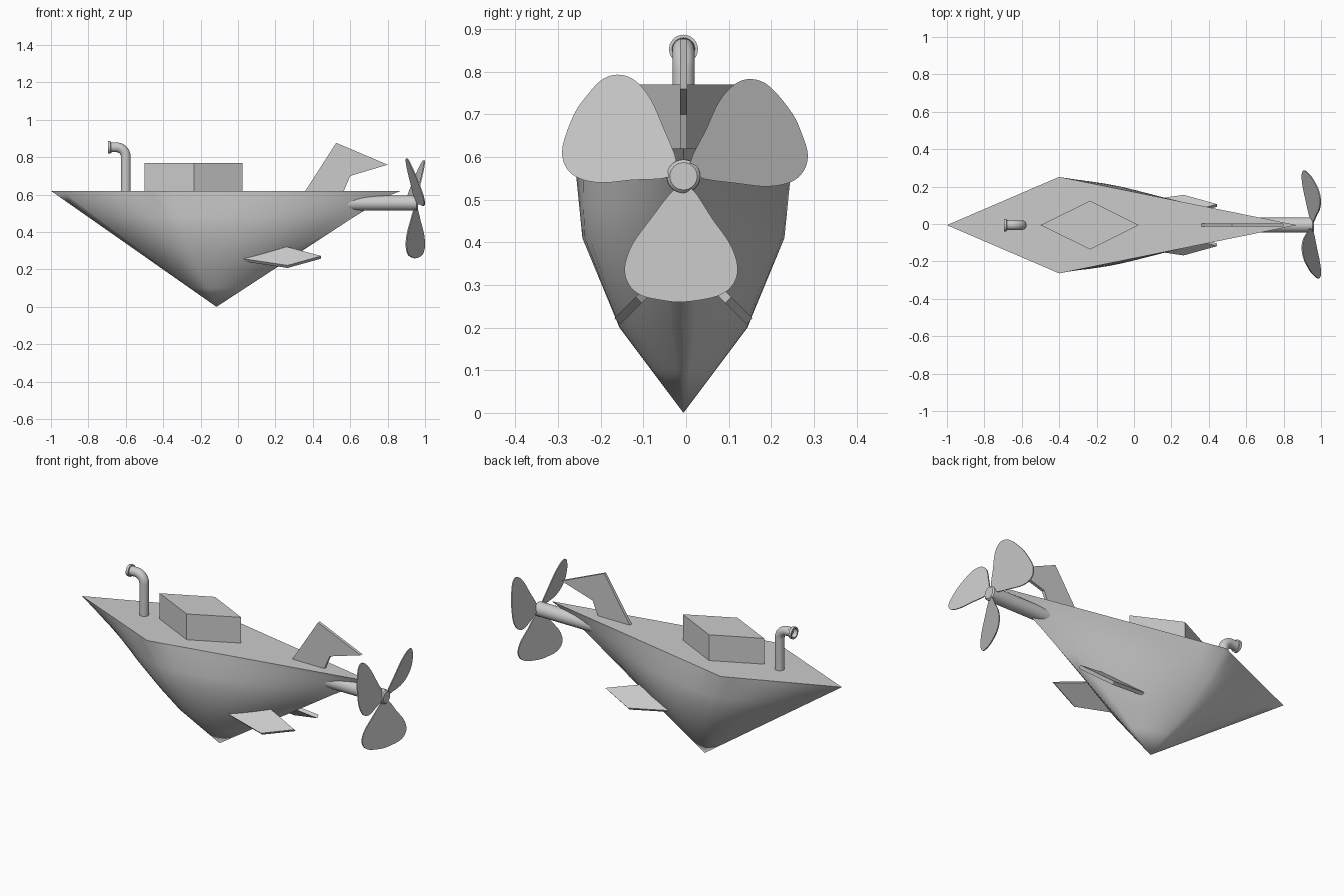
import bpy, bmesh
from math import sin, cos, pi, radians
from mathutils import Vector

if "Cube" in bpy.data.objects:
    bpy.data.objects.remove(bpy.data.objects["Cube"])

Y0 = -0.006      # centreline of the boat
DECK = 0.62


def make(name, verts, faces, smooth=None):
    me = bpy.data.meshes.new(name)
    me.from_pydata([tuple(v) for v in verts], [], faces)
    bm = bmesh.new()
    bm.from_mesh(me)
    bmesh.ops.recalc_face_normals(bm, faces=bm.faces)
    bm.to_mesh(me)
    bm.free()
    ob = bpy.data.objects.new(name, me)
    bpy.context.collection.objects.link(ob)
    if smooth:
        bpy.ops.object.select_all(action='DESELECT')
        bpy.context.view_layer.objects.active = ob
        ob.select_set(True)
        bpy.ops.object.shade_smooth_by_angle(angle=radians(smooth))
    return ob


def slab(name, pts, offset, smooth=None):
    """Closed outline thickened by +-offset/2."""
    n, o = len(pts), Vector(offset) / 2
    verts = [Vector(p) - o for p in pts] + [Vector(p) + o for p in pts]
    faces = [list(range(n)), list(range(n, 2 * n))]
    faces += [(i, (i + 1) % n, (i + 1) % n + n, i + n) for i in range(n)]
    return make(name, verts, faces, smooth)


def lathe_x(name, profile, z, n=32):
    """Revolve (x, radius) points about a lengthwise axis at height z."""
    verts = [(x, Y0 + r * cos(2 * pi * k / n), z + r * sin(2 * pi * k / n))
             for x, r in profile for k in range(n)]
    faces = [(j * n + k, j * n + (k + 1) % n, (j + 1) * n + (k + 1) % n, (j + 1) * n + k)
             for j in range(len(profile) - 1) for k in range(n)]
    faces += [list(range(n)), list(range(len(verts) - n, len(verts)))]
    return make(name, verts, faces, 40)


def lerp_table(table, z):
    for (z0, a), (z1, b) in zip(table, table[1:]):
        if z <= z1:
            return a + (b - a) * (z - z0) / (z1 - z0)
    return table[-1][1]


# Hull: stacked waterlines, rounded low down and diamond-shaped at the deck
WIDTH = [(0, 0), (0.2, 0.15), (0.41, 0.237), (DECK, 0.258)]
STERN = [(0, -0.115), (0.51, 0.665), (0.6, 0.82), (DECK, 0.87)]
N = 10


def waterline(z):
    f = z / DECK
    w, stern = lerp_table(WIDTH, z), lerp_table(STERN, z)
    bow, mid = -0.115 - 0.885 * f, -0.115 - 0.285 * f
    q = 2 - max(0, (z - 0.28) / (DECK - 0.28))
    half = [(stern + (mid - stern) * i / N, w * (1 - (1 - i / N) ** q)) for i in range(N)]
    half += [(mid + (bow - mid) * i / N, w * (1 - (i / N) ** q)) for i in range(N + 1)]
    ring = half + [(x, -y) for x, y in half[-2:0:-1]]
    return [(x, Y0 + y, z) for x, y in ring]


levels = [0.1, 0.2, 0.3, 0.41, 0.48, 0.55, 0.6, DECK]
M = 4 * N
verts = [(-0.115, Y0, 0)] + [p for z in levels for p in waterline(z)]
faces = [(0, 1 + k, 1 + (k + 1) % M) for k in range(M)]
for j in range(len(levels) - 1):
    a, b = 1 + j * M, 1 + (j + 1) * M
    faces += [(a + k, a + (k + 1) % M, b + (k + 1) % M, b + k) for k in range(M)]
make("hull", verts, faces, 90)

# Deck and diamond cabin
make("deck", [(-1, Y0, DECK), (-0.4, Y0 - 0.258, DECK), (0.87, Y0, DECK),
              (-0.4, Y0 + 0.258, DECK)], [(0, 1, 2, 3)])
slab("cabin", [(-0.5, Y0, 0.69), (-0.235, Y0 - 0.13, 0.69), (0.025, Y0, 0.69),
               (-0.235, Y0 + 0.13, 0.69)], (0, 0, 0.16))

# Tail fin and drooping side fins
slab("tail_fin", [(0.35, Y0, 0.605), (0.36, Y0, DECK), (0.525, Y0, 0.877), (0.80, Y0, 0.76),
                  (0.60, Y0, 0.70), (0.56, Y0, 0.605)], (0, 0.017, 0))
for side, s in (("left", -1), ("right", 1)):
    fin = [(0.03, 0.12, 0.25), (0.02, 0.09, 0.28), (0.21, 0.04, 0.33),
           (0.24, 0.05, 0.32), (0.445, 0.105, 0.265), (0.265, 0.155, 0.215)]
    slab(side + "_fin", [(x, Y0 + s * y, z) for x, y, z in fin], (0, s * 0.014, 0.014))

# Snorkel: bent tube with an open collar
path = [(-0.6, 0.6)]
path += [(-0.65 + 0.05 * cos(a), 0.803 + 0.05 * sin(a)) for a in [pi / 2 * i / 10 for i in range(11)]]
path += [(-0.668, 0.853)]
nv = 24
tverts, tfaces = [], []
for i, (x, z) in enumerate(path):
    x0, z0 = path[max(i - 1, 0)]
    x1, z1 = path[min(i + 1, len(path) - 1)]
    d = Vector((x1 - x0, 0, z1 - z0)).normalized()
    u = Vector((d.z, 0, -d.x))
    for k in range(nv):
        t = 2 * pi * k / nv
        tverts.append(Vector((x, Y0, z)) + 0.026 * (u * cos(t) + Vector((0, sin(t), 0))))
for i in range(len(path) - 1):
    tfaces += [(i * nv + k, i * nv + (k + 1) % nv, (i + 1) * nv + (k + 1) % nv, (i + 1) * nv + k)
               for k in range(nv)]
tfaces += [list(range(nv)), list(range(len(tverts) - nv, len(tverts)))]
make("snorkel_tube", tverts, tfaces, 40)
lathe_x("snorkel_collar", [(-0.665, 0.0255), (-0.68, 0.027), (-0.681, 0.034), (-0.696, 0.034),
                           (-0.696, 0.025), (-0.672, 0.025)], 0.853, nv)

# Propeller shaft with hub
HZ = 0.555
lathe_x("propeller_shaft", [(0.5, 0.04), (0.94, 0.04)], HZ)
lathe_x("propeller_hub", [(0.935, 0.04), (0.955, 0.039), (0.962, 0.032)], HZ)


# Propeller blades: smooth closed outline in (across, radial), pitched
def smooth_loop(pts, steps=4):
    out, n = [], len(pts)
    for i in range(n):
        p0, p1, p2, p3 = (Vector(pts[(i + k) % n]) for k in (-1, 0, 1, 2))
        for s in range(steps):
            t = s / steps
            out.append(0.5 * (2 * p1 + (p2 - p0) * t + (2 * p0 - 5 * p1 + 4 * p2 - p3) * t * t
                              + (3 * p1 - p0 - 3 * p2 + p3) * t ** 3))
    return out


outline = [(-0.02, 0.03), (-0.077, 0.1), (-0.12, 0.16), (-0.138, 0.213), (-0.129, 0.253),
           (-0.1, 0.279), (-0.055, 0.29), (0, 0.295), (0.08, 0.281), (0.117, 0.253),
           (0.127, 0.213), (0.11, 0.16), (0.068, 0.1), (0.02, 0.03)]
pitch = 0.37
for i, deg in enumerate((270, 30, 150)):
    a = radians(deg)
    pts = [(0.95 + pitch * w, Y0 + r * cos(a) - w * sin(a), HZ + r * sin(a) + w * cos(a))
           for w, r in smooth_loop(outline)]
    slab(f"propeller_blade_{i + 1}", pts, (0.006, 0, 0), 30)
